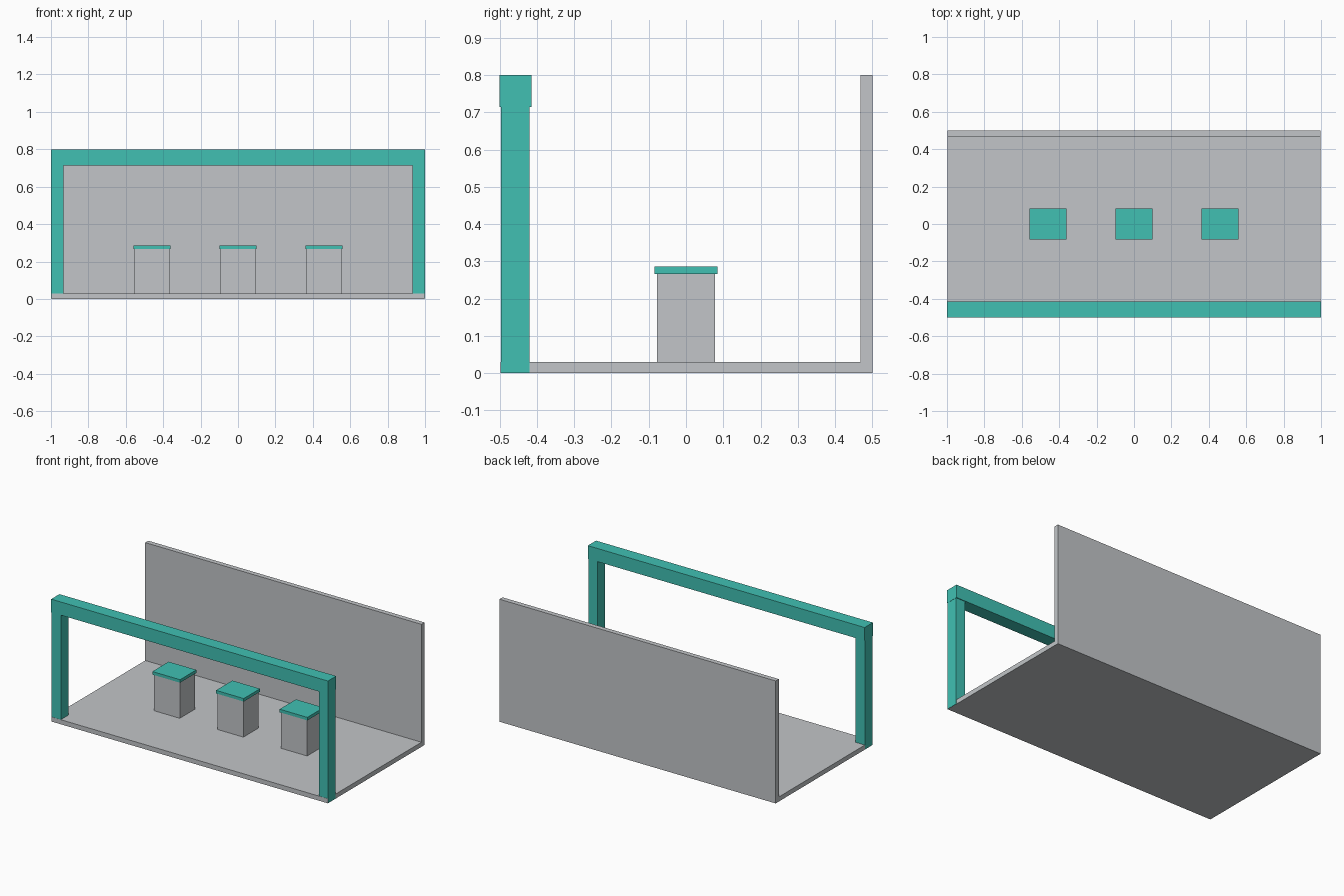
import bpy
import bmesh

cube = bpy.data.objects.get("Cube")
if cube:
    bpy.data.objects.remove(cube, do_unlink=True)


def material(name, colour):
    mat = bpy.data.materials.new(name)
    mat.use_nodes = True
    mat.diffuse_color = colour
    mat.node_tree.nodes["Principled BSDF"].inputs["Base Color"].default_value = colour
    return mat


grey = material("light grey", (0.54, 0.56, 0.58, 1))
teal = material("teal", (0.052, 0.53, 0.45, 1))


def finish(name, bm, mat):
    bmesh.ops.recalc_face_normals(bm, faces=bm.faces)
    mesh = bpy.data.meshes.new(name)
    bm.to_mesh(mesh)
    bm.free()
    mesh.materials.append(mat)
    obj = bpy.data.objects.new(name, mesh)
    bpy.context.collection.objects.link(obj)
    return obj


def box(name, low, high, mat):
    bm = bmesh.new()
    bmesh.ops.create_cube(bm, size=1)
    for v in bm.verts:
        v.co = [lo + (c + 0.5) * (hi - lo) for c, lo, hi in zip(v.co, low, high)]
    return finish(name, bm, mat)


# Floor and back wall: one L-shaped profile extruded across the width
half, front, back, floor_z, height = 0.998, -0.498, 0.5, 0.03, 0.8
profile = [(front, 0), (back, 0), (back, height),
           (0.468, height), (0.468, floor_z), (front, floor_z)]
bm = bmesh.new()
face = bm.faces.new([bm.verts.new((-half, y, z)) for y, z in profile])
side = bmesh.ops.extrude_face_region(bm, geom=[face])
moved = [g for g in side["geom"] if isinstance(g, bmesh.types.BMVert)]
bmesh.ops.translate(bm, verts=moved, vec=(2 * half, 0, 0))
finish("floor_and_back_wall", bm, grey)

# Front frame: a beam on two posts that stand in the floor edge
beam_z = 0.714
box("front_beam", (-1, -0.5, beam_z), (1, -0.415, height), teal)
for name, sign in (("left_post", 1), ("right_post", -1)):
    x0, x1 = sorted((sign * 0.932, sign * 0.999))
    box(name, (x0, -0.497, 0.001), (x1, -0.42, beam_z), teal)

# Row of display pedestals with overhanging caps
cap_z = 0.266
for place, x in (("right", -0.46), ("middle", 0), ("left", 0.46)):
    box(place + "_pedestal", (x - 0.094, -0.078, floor_z), (x + 0.094, 0.078, cap_z), grey)
    box(place + "_pedestal_cap", (x - 0.1, -0.084, cap_z), (x + 0.1, 0.084, 0.286), teal)
